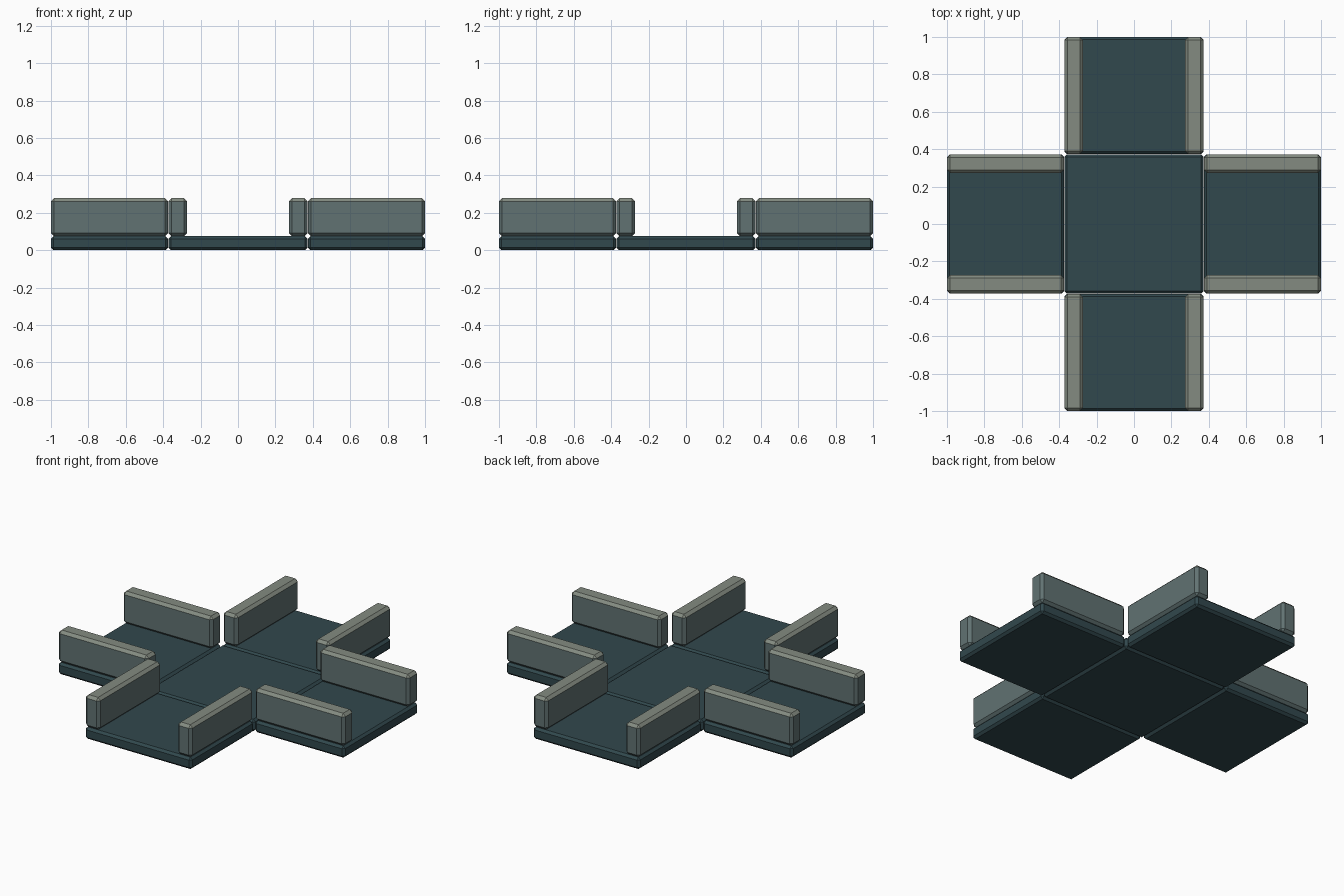
import bpy, bmesh
from math import radians
from mathutils import Matrix

if "Cube" in bpy.data.objects:
    bpy.data.objects.remove(bpy.data.objects["Cube"])

SLAB_H, WALL_H, WALL_T = 0.075, 0.203, 0.10
HALF = 0.372                 # half width of every floor tile
ARM_IN, ARM_OUT = 0.374, 1.0  # arm extent from the centre


def material(name, rgb):
    m = bpy.data.materials.new(name)
    m.diffuse_color = (*rgb, 1)
    m.use_nodes = True
    m.node_tree.nodes["Principled BSDF"].inputs["Base Color"].default_value = m.diffuse_color
    return m


floor_mat = material("dark_teal", (0.031, 0.065, 0.075))
wall_mat = material("grey_teal", (0.12, 0.17, 0.17))
cap_mat = material("grey_stone", (0.23, 0.26, 0.22))


def block(name, lo, hi, bevel, mats, turn=0):
    """Chamfered box between two corners, turned about the world z axis."""
    bm = bmesh.new()
    bmesh.ops.create_cube(bm, size=1)
    for v in bm.verts:
        v.co = [lo[i] if v.co[i] < 0 else hi[i] for i in range(3)]
    bmesh.ops.bevel(bm, geom=bm.edges[:], offset=bevel, segments=1,
                    profile=0.5, affect='EDGES')
    bm.normal_update()
    # the last material goes on the upward faces
    for f in bm.faces:
        f.material_index = len(mats) - 1 if f.normal.z > 0.5 else 0
    bm.transform(Matrix.Rotation(radians(turn), 4, 'Z'))
    me = bpy.data.meshes.new(name)
    bm.to_mesh(me)
    bm.free()
    for m in mats:
        me.materials.append(m)
    ob = bpy.data.objects.new(name, me)
    bpy.context.collection.objects.link(ob)
    return ob


# central crossing tile
block("centre_floor", (-HALF, -HALF, 0), (HALF, HALF, SLAB_H), 0.014, [floor_mat])

# four corridor arms, each a floor tile with a wall along both sides
for i, side in enumerate(("right", "back", "left", "front")):
    turn = 90 * i
    block(f"{side}_floor", (ARM_IN, -HALF, 0), (ARM_OUT, HALF, SLAB_H),
          0.014, [floor_mat], turn)
    for s, tag in ((-1, "a"), (1, "b")):
        y0, y1 = sorted((s * HALF, s * (HALF - WALL_T)))
        block(f"{side}_wall_{tag}", (ARM_IN, y0, SLAB_H),
              (ARM_OUT, y1, SLAB_H + WALL_H), 0.017, [wall_mat, cap_mat], turn)
